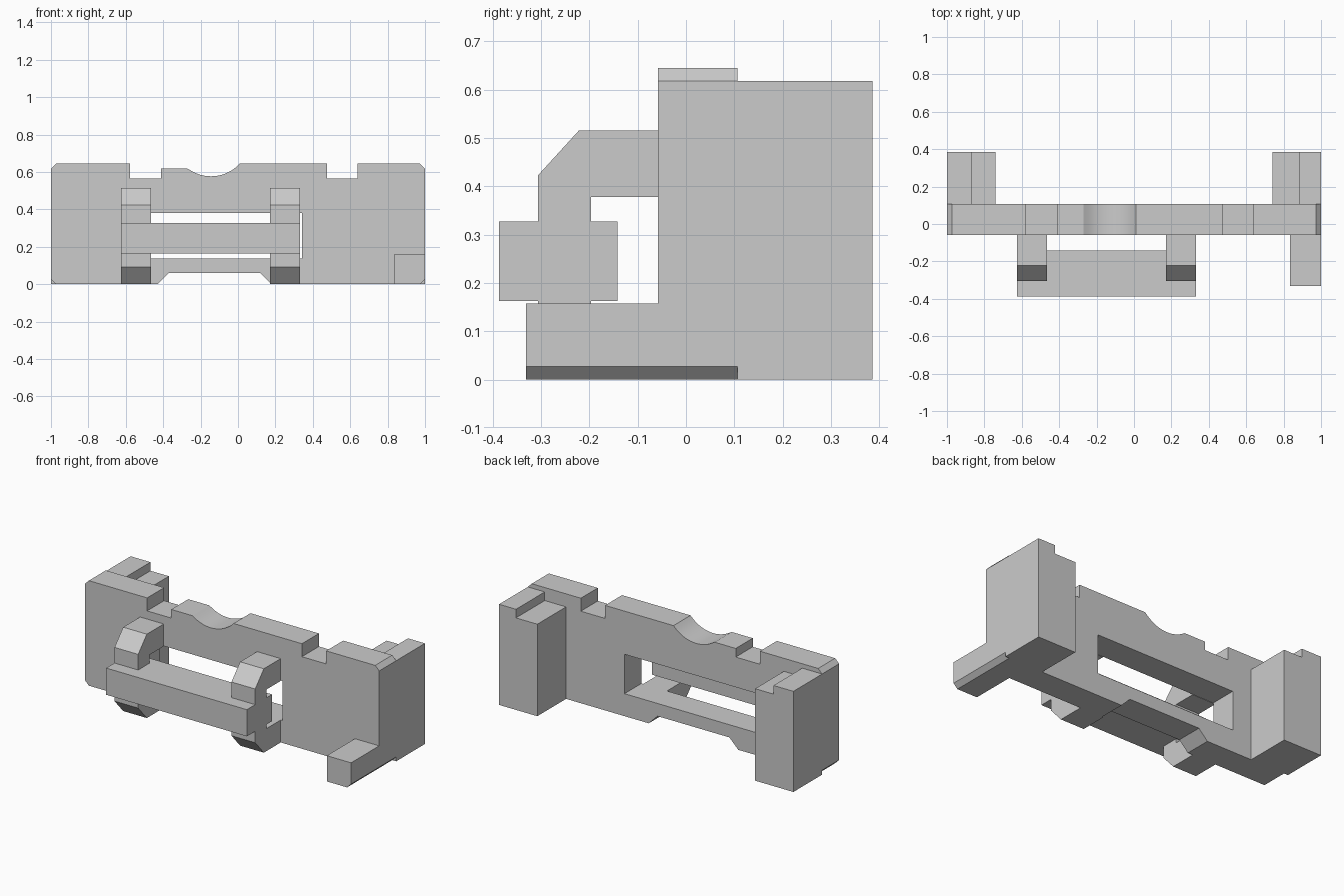
import bpy, bmesh, math

if "Cube" in bpy.data.objects:
    bpy.data.objects.remove(bpy.data.objects["Cube"])


def prism(name, profile, axis, lo, hi):
    """Extrude a 2D profile along axis: 'y' takes (x, z), 'x' takes (y, z)."""
    bm = bmesh.new()
    place = (lambda a, b: (a, lo, b)) if axis == 'y' else (lambda a, b: (lo, a, b))
    face = bm.faces.new([bm.verts.new(place(a, b)) for a, b in profile])
    ext = bmesh.ops.extrude_face_region(bm, geom=[face])
    moved = [v for v in ext['geom'] if isinstance(v, bmesh.types.BMVert)]
    d = hi - lo
    bmesh.ops.translate(bm, verts=moved, vec=(0, d, 0) if axis == 'y' else (d, 0, 0))
    bmesh.ops.recalc_face_normals(bm, faces=bm.faces)
    me = bpy.data.meshes.new(name)
    bm.to_mesh(me)
    bm.free()
    ob = bpy.data.objects.new(name, me)
    bpy.context.collection.objects.link(ob)
    return ob


def box_profile(a0, a1, b0, b1):
    return [(a0, b0), (a1, b0), (a1, b1), (a0, b1)]


FRONT, BACK, TOP, C = -0.058, 0.107, 0.645, 0.027

# Main plate outline: scooped, notched top and relieved bottom
cx, r, floor = -0.144, 0.207, 0.577
a0, a1 = math.asin((-0.27 - cx) / r), math.asin((0.01 - cx) / r)
N = 16
scoop = [(cx + r * math.sin(a), floor + r - r * math.cos(a))
         for a in (a0 + (a1 - a0) * i / N for i in range(N + 1))]
scoop[0], scoop[-1] = (-0.27, 0.618), (0.01, TOP)
outline = ([(-1, C), (-1, TOP - C), (-1 + C, TOP), (-0.577, TOP), (-0.577, 0.565),
            (-0.413, 0.565), (-0.413, 0.618)] + scoop +
           [(0.475, TOP), (0.475, 0.565), (0.64, 0.565), (0.64, TOP),
            (1 - C, TOP), (1, TOP - C), (1, C), (1 - C, 0), (0.178, 0),
            (0.118, 0.06), (-0.37, 0.06), (-0.43, 0), (-1 + C, 0)])
plate = prism("main_plate", outline, 'y', FRONT, BACK)

# Window through the plate
cutter = prism("window_cutter", box_profile(-0.61, 0.343, 0.138, 0.38), 'y', -0.2, 0.3)
cutter.hide_render = True
mod = plate.modifiers.new("window", 'BOOLEAN')
mod.operation, mod.solver, mod.object = 'DIFFERENCE', 'EXACT', cutter
bpy.context.view_layer.objects.active = plate
plate.select_set(True)
bpy.ops.object.modifier_apply(modifier=mod.name)
bpy.data.objects.remove(cutter)
plate.select_set(True)
bpy.ops.object.shade_smooth_by_angle(angle=math.radians(25))

# Rear posts: tall outer part, lower inner ledge
for side, x_in, x_step, x_out in (("left", -0.74, -0.865, -1), ("right", 0.74, 0.885, 1)):
    prism(f"{side}_rear_post",
          [(x_out, 0), (x_in, 0), (x_in, 0.565), (x_step, 0.565),
           (x_step, 0.618), (x_out, 0.618)], 'y', BACK, 0.386)

# C-shaped hooks on the front
hook = [(FRONT, 0.515), (-0.222, 0.515), (-0.306, 0.423), (-0.306, 0.093),
        (-0.222, 0), (FRONT, 0), (FRONT, 0.138), (-0.197, 0.138),
        (-0.197, 0.378), (FRONT, 0.378)]
for side, x in (("left", -0.625), ("right", 0.17)):
    prism(f"{side}_hook", hook, 'x', x, x + 0.161)

# Grip bar across the hooks
prism("grip_bar", box_profile(-0.387, -0.142, 0.163, 0.327), 'x', -0.625, 0.331)

# Front foot with the corner chamfer carried through
prism("front_foot", [(0.835, 0), (1 - C, 0), (1, C), (1, 0.158), (0.835, 0.158)],
      'y', -0.331, FRONT)
